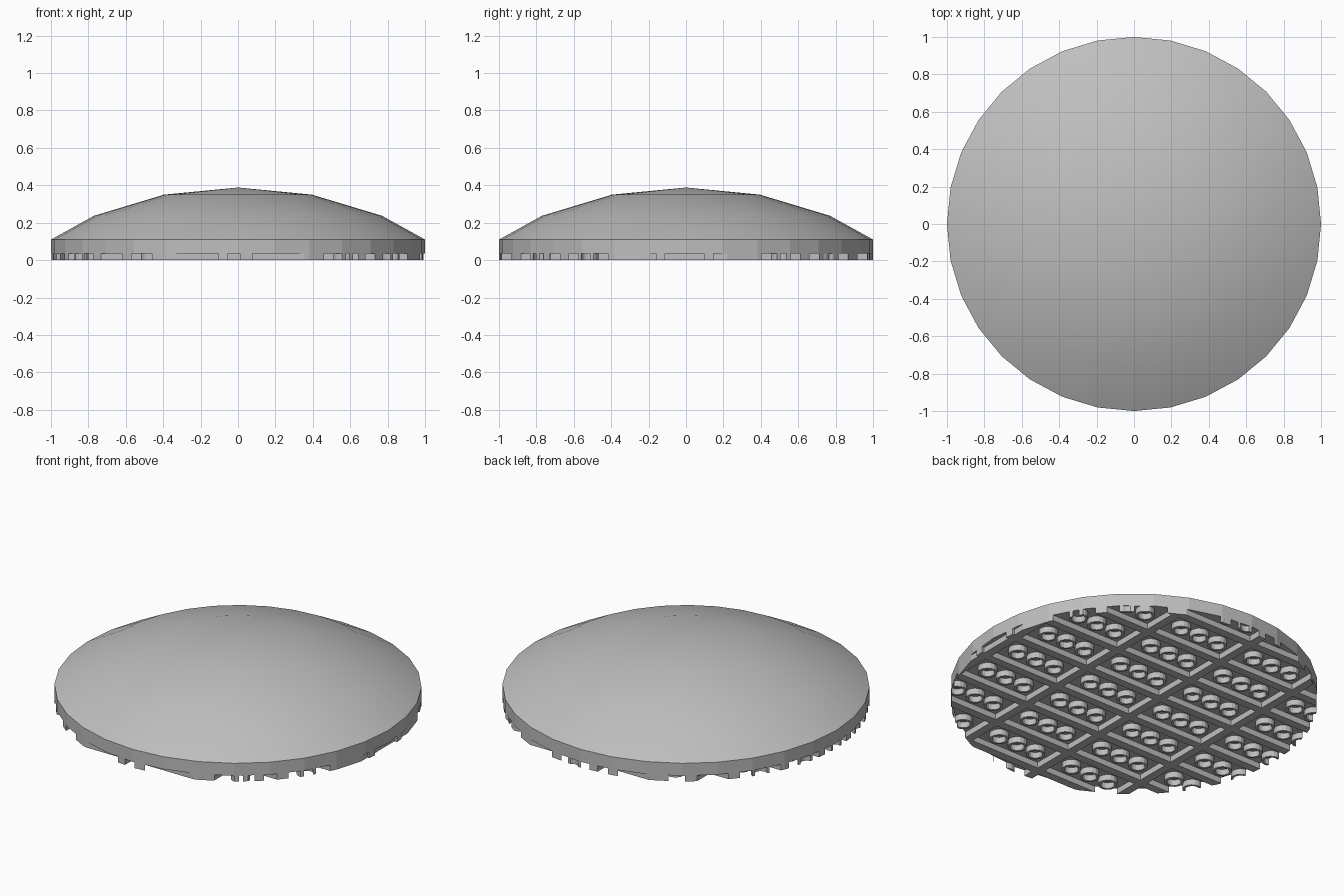
import bpy, bmesh, math
from mathutils import Matrix, Vector

cube = bpy.data.objects.get("Cube")
if cube:
    bpy.data.objects.remove(cube, do_unlink=True)

SIDES = 32
DEPTH = 0.035          # height of the underside relief
P = 0.1285             # tube spacing; each cell is 4P x 2P
WALL = 0.05
X0, Y0 = -0.08, -0.907  # one known wall in each direction

grey = bpy.data.materials.new("light grey")
grey.use_nodes = True
colour = (0.52, 0.52, 0.52, 1)
grey.diffuse_color = colour
grey.node_tree.nodes["Principled BSDF"].inputs["Base Color"].default_value = colour


def make(name, bm):
    bmesh.ops.recalc_face_normals(bm, faces=bm.faces)
    mesh = bpy.data.meshes.new(name)
    bm.to_mesh(mesh)
    bm.free()
    mesh.materials.append(grey)
    obj = bpy.data.objects.new(name, mesh)
    bpy.context.collection.objects.link(obj)
    return obj


def lathe(bm, profile, sides, centre=(0, 0), closed=False):
    """Spin a list of (radius, z) points into rings joined by faces."""
    rings = []
    for r, z in profile:
        n = 1 if r == 0 else sides
        rings.append([bm.verts.new((centre[0] + r * math.cos(math.tau * i / sides),
                                    centre[1] + r * math.sin(math.tau * i / sides), z))
                      for i in range(n)])
    pairs = list(zip(rings, rings[1:]))
    if closed:
        pairs.append((rings[-1], rings[0]))
    for a, b in pairs:
        for i in range(sides):
            j = (i + 1) % sides
            if len(b) == 1:
                bm.faces.new((a[i], a[j], b[0]))
            elif len(a) == 1:
                bm.faces.new((a[0], b[j], b[i]))
            else:
                bm.faces.new((a[i], a[j], b[j], b[i]))


def bar(bm, x, y, sx, sy):
    m = Matrix.Translation((x, y, DEPTH / 2)) @ Matrix.Diagonal((sx, sy, DEPTH, 1))
    bmesh.ops.create_cube(bm, size=1, matrix=m)


# Domed disc: flat rim, smooth cap
bm = bmesh.new()
lathe(bm, [(0, DEPTH), (1, DEPTH), (1, 0.11), (0.77, 0.237), (0.395, 0.35), (0, 0.388)], SIDES)
dome = make("dome", bm)
for f in dome.data.polygons:
    f.use_smooth = f.center.z > 0.12
for e in dome.data.edges:
    za, zb = (dome.data.vertices[v].co.z for v in e.vertices)
    e.use_edge_sharp = abs(za - 0.11) < 1e-4 and abs(zb - 0.11) < 1e-4

# Trimming prism with the outline of the disc
bm = bmesh.new()
lathe(bm, [(0, -0.1), (1, -0.1), (1, 0.1), (0, 0.1)], SIDES)
cutter = make("trim_helper", bm)
cutter.hide_render = True

xs = [X0 + 4 * P * k for k in range(-3, 4)]
ys = [Y0 + 2 * P * k for k in range(-1, 9)]

# Straight walls of the underside grid
bm_long, bm_cross, bm_tubes = bmesh.new(), bmesh.new(), bmesh.new()
for y in ys:
    if abs(y) < 1:
        bar(bm_long, 0, y, 2.4, WALL)
for x in xs:
    if abs(x) < 1:
        bar(bm_cross, x, 0, WALL, 2.4)

# Three tubes in every cell
for x in xs:
    for y in ys:
        for k in (1, 2, 3):
            c = (x + k * P, y + P)
            if math.hypot(*c) < 1.06:
                lathe(bm_tubes, [(0.053, 0), (0.053, DEPTH), (0.0385, DEPTH), (0.0385, 0)],
                      16, c, closed=True)

for name, bm in (("long_walls", bm_long), ("cross_walls", bm_cross), ("tubes", bm_tubes)):
    obj = make(name, bm)
    mod = obj.modifiers.new("trim", 'BOOLEAN')
    mod.operation = 'INTERSECT'
    mod.solver = 'EXACT'
    mod.object = cutter
    bpy.context.view_layer.update()
    shape = bpy.data.meshes.new_from_object(
        obj.evaluated_get(bpy.context.evaluated_depsgraph_get()))
    obj.modifiers.clear()
    obj.data = shape
    shape.name = name

bpy.data.objects.remove(cutter, do_unlink=True)
